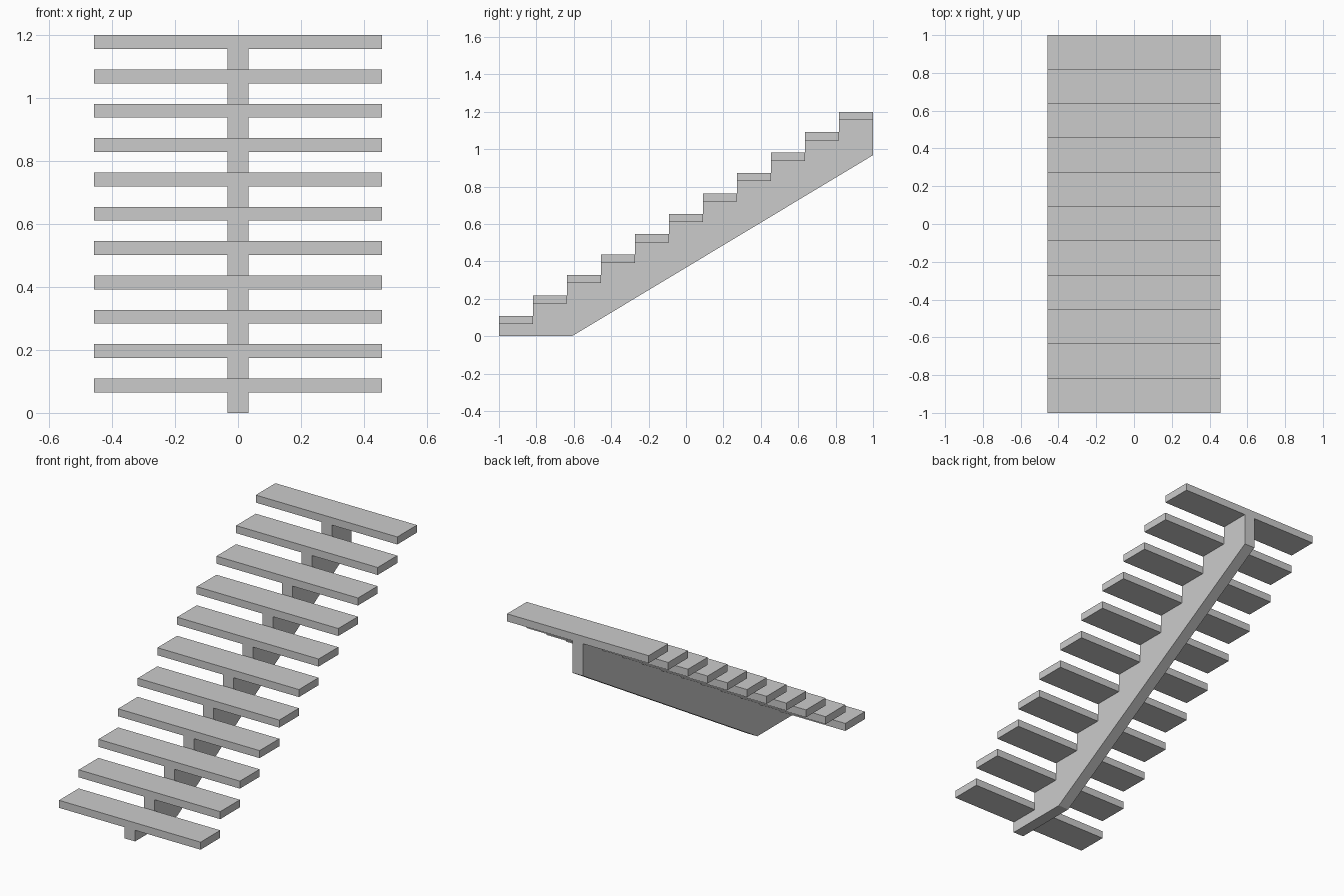
import bpy

if "Cube" in bpy.data.objects:
    bpy.data.objects.remove(bpy.data.objects["Cube"])

STEPS = 11
RUN = 2.0 / STEPS
RISE = 1.2 / STEPS
THICK = 0.044
HALF_WIDTH = 0.458
HALF_BEAM = 0.034


def extrude_x(name, profile, half):
    """Prism from a (y, z) outline, extruded symmetrically along x."""
    n = len(profile)
    verts = [(s * half, y, z) for s in (-1, 1) for y, z in profile]
    faces = [tuple(reversed(range(n))), tuple(range(n, 2 * n))]
    faces += [(i, (i + 1) % n, n + (i + 1) % n, n + i) for i in range(n)]
    mesh = bpy.data.meshes.new(name)
    mesh.from_pydata(verts, [], faces)
    mesh.update()
    obj = bpy.data.objects.new(name, mesh)
    bpy.context.collection.objects.link(obj)
    return obj


# Central sawtooth beam: sloped underside, then stepped top from back to front
outline = [(-1, 0), (-0.61, 0), (1, 0.968)]
for i in reversed(range(STEPS)):
    y, z = -1 + i * RUN, (i + 1) * RISE - THICK
    outline += [(y + RUN, z), (y, z)]
extrude_x("central_beam", outline, HALF_BEAM)

# Treads resting on the beam
for i in range(STEPS):
    y, z = -1 + i * RUN, (i + 1) * RISE
    extrude_x(f"tread_{i + 1:02d}",
              [(y, z - THICK), (y + RUN, z - THICK), (y + RUN, z), (y, z)],
              HALF_WIDTH)
